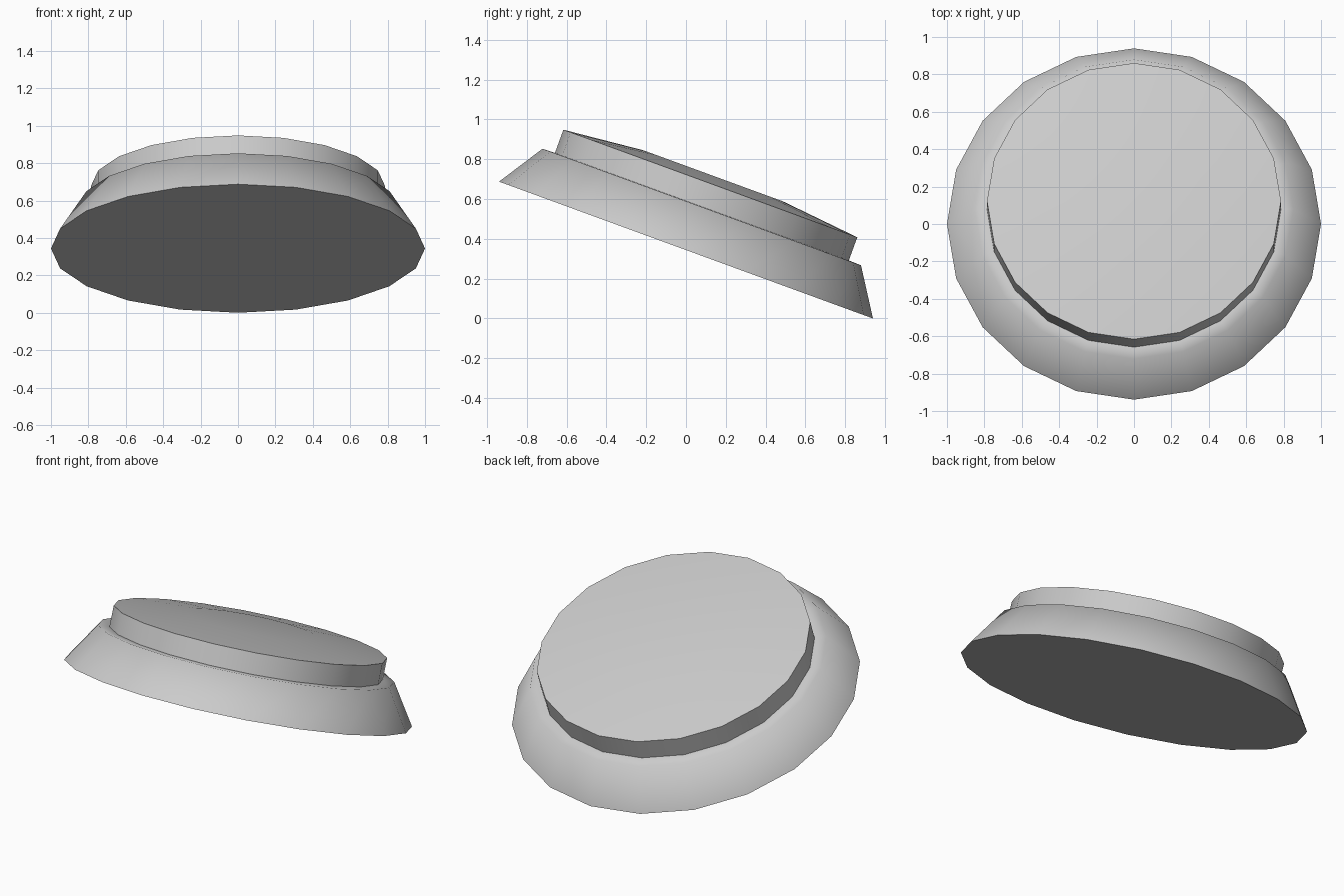
import bpy
import bmesh
import math
from mathutils import Matrix

if "Cube" in bpy.data.objects:
    bpy.data.objects.remove(bpy.data.objects["Cube"])

SIDES = 20
TILT = math.radians(-20.1)
# whole model leans towards the back, lowest rim point touching the ground
PLACE = Matrix.Translation((0, 0, math.sin(-TILT))) @ Matrix.Rotation(TILT, 4, 'X')


def lathe(name, profile):
    """Closed solid of revolution from (radius, height) points, bottom to top."""
    bm = bmesh.new()
    rings = []
    for r, h in profile:
        rings.append([bm.verts.new((r * math.cos(a), r * math.sin(a), h))
                      for a in (2 * math.pi * i / SIDES for i in range(SIDES))])
    for low, high in zip(rings, rings[1:]):
        for i in range(SIDES):
            j = (i + 1) % SIDES
            bm.faces.new((low[i], low[j], high[j], high[i]))
    bm.faces.new(rings[0][::-1])
    bm.faces.new(rings[-1])
    bm.transform(PLACE)
    bm.normal_update()
    mesh = bpy.data.meshes.new(name)
    bm.to_mesh(mesh)
    bm.free()
    obj = bpy.data.objects.new(name, mesh)
    bpy.context.collection.objects.link(obj)
    bpy.ops.object.select_all(action='DESELECT')
    obj.select_set(True)
    bpy.context.view_layer.objects.active = obj
    bpy.ops.object.shade_smooth_by_angle(angle=math.radians(60))
    return obj


# sloped base with a narrow flat shoulder
lathe("base", [(1.0, 0.0), (0.852, 0.23), (0.786, 0.232)])

# raised cap with a very shallow dome on top
lathe("cap", [(0.786, 0.2), (0.786, 0.356), (0.373, 0.397)])
